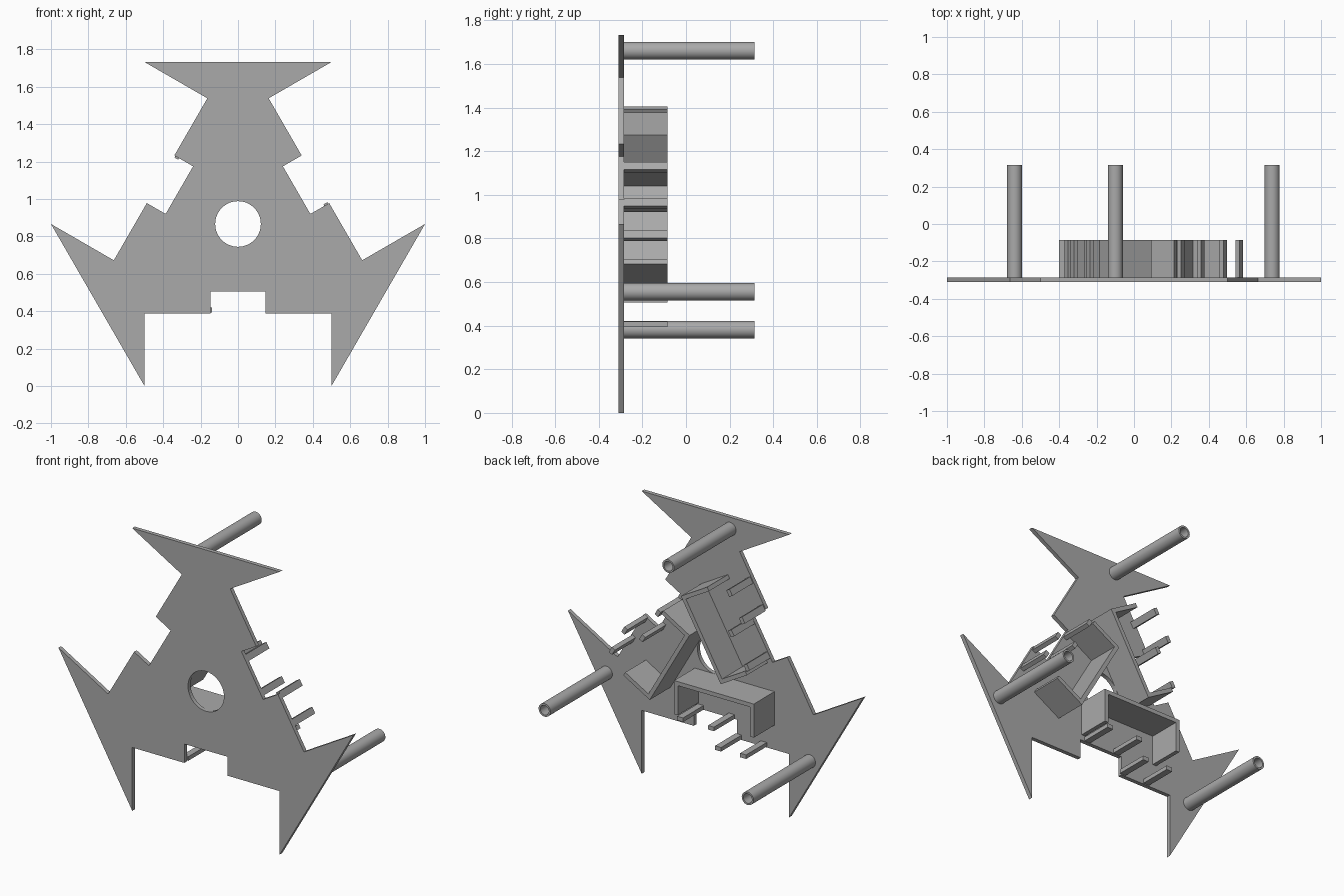
import bpy, bmesh, math
from mathutils import Matrix, Vector

old = bpy.data.objects.get("Cube")
if old:
    bpy.data.objects.remove(old, do_unlink=True)

grey = bpy.data.materials.new("plain grey")
grey.use_nodes = True
grey.diffuse_color = (0.4, 0.4, 0.4, 1)
grey.node_tree.nodes["Principled BSDF"].inputs["Base Color"].default_value = grey.diffuse_color

HUB_Z = math.sqrt(3) / 2          # height of the three-fold centre
FRONT, FACE, MOUNT, END = -0.31, -0.285, -0.085, 0.315


def turned(x, z, turn):
    """Turn a point about the hub by thirds and return its x and z."""
    p = Matrix.Rotation(turn * math.tau / 3, 2) @ Vector((x, z))
    return p.x, p.y + HUB_Z


def finish(name, bm):
    bmesh.ops.recalc_face_normals(bm, faces=bm.faces)
    mesh = bpy.data.meshes.new(name)
    bm.to_mesh(mesh)
    bm.free()
    mesh.materials.append(grey)
    obj = bpy.data.objects.new(name, mesh)
    bpy.context.collection.objects.link(obj)
    return obj


def extrude_outline(name, loops, y0, y1):
    """Fill closed x-z loops (outer first, then holes) and extrude along y."""
    bm = bmesh.new()
    edges = []
    for loop in loops:
        verts = [bm.verts.new((x, y0, z)) for x, z in loop]
        edges += [bm.edges.new((v, verts[i - 1])) for i, v in enumerate(verts)]
    if len(loops) == 1:
        faces = [bm.faces.new(verts)]
    else:
        fill = bmesh.ops.triangle_fill(bm, edges=edges, use_beauty=True)
        faces = [g for g in fill["geom"] if isinstance(g, bmesh.types.BMFace)]
    out = bmesh.ops.extrude_face_region(bm, geom=faces, use_keep_orig=True)
    moved = [g for g in out["geom"] if isinstance(g, bmesh.types.BMVert)]
    bmesh.ops.translate(bm, verts=moved, vec=(0, y1 - y0, 0))
    return finish(name, bm)


def circle(x, z, r, n):
    return [(x + r * math.cos(math.tau * i / n), z + r * math.sin(math.tau * i / n))
            for i in range(n)]


# Star plate: one third of the rim, repeated around the hub
third = [(-0.5, -HUB_Z), (-0.5, -0.478), (-0.147, -0.478), (-0.147, -0.362),
         (0.147, -0.362), (0.147, -0.478), (0.5, -0.478), (0.5, -HUB_Z)]
rim = [turned(x, z, t) for t in range(3) for x, z in third]
extrude_outline("star_plate", [rim, circle(0, HUB_Z, 0.122, 48)], FRONT, FACE)

# Three-walled bracket, open outwards and to the back
left, right, top, low, wall = -0.4, 0.14, -0.122, -0.328, 0.025
bracket = [(left, low), (left, top), (right, top), (right, low),
           (right - wall, low), (right - wall, top - wall),
           (left + wall, top - wall), (left + wall, low)]
pegs = [(0.1, -0.348), (-0.11, -0.348), (-0.158, -0.46), (-0.328, -0.46)]
w, h = 0.02, 0.0125

for t, side in enumerate(("bottom", "left", "right")):
    extrude_outline(side + "_bracket", [[turned(x, z, t) for x, z in bracket]], FACE, MOUNT)

    # Flat pegs along the notch edge
    for i, (px, pz) in enumerate(pegs):
        block = [(px - w, pz - h), (px + w, pz - h), (px + w, pz + h), (px - w, pz + h)]
        extrude_outline(f"{side}_peg_{i + 1}", [[turned(x, z, t) for x, z in block]], FACE, MOUNT)

    # Hollow standoff on each arm
    cx, cz = turned(-0.1, 0.795, t)
    post = extrude_outline(f"standoff_{t + 1}",
                           [circle(cx, cz, 0.04, 32), circle(cx, cz, 0.029, 32)], FACE, END)
    bpy.ops.object.select_all(action="DESELECT")
    post.select_set(True)
    bpy.context.view_layer.objects.active = post
    bpy.ops.object.shade_smooth_by_angle()
